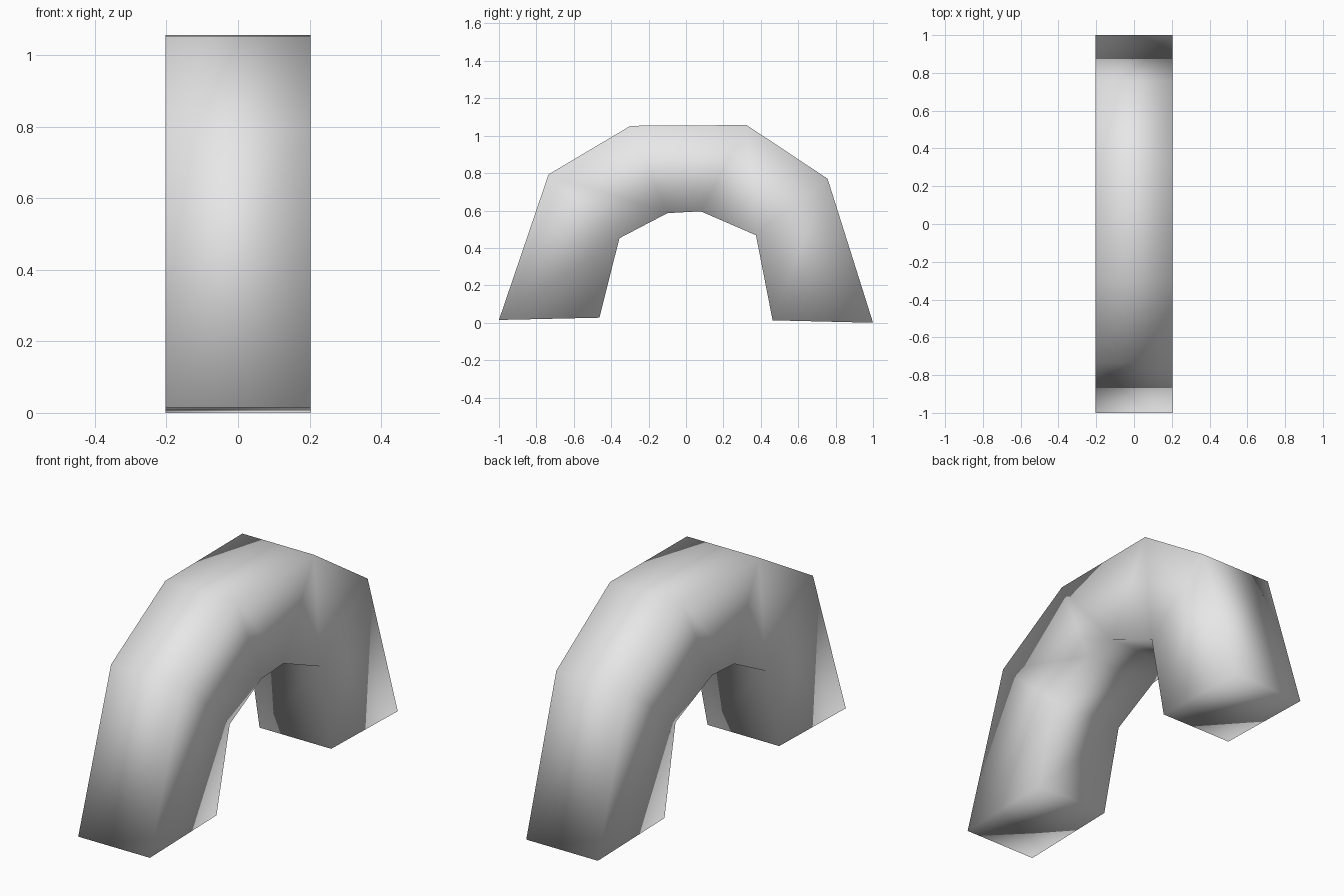
import bpy
import bmesh

cube = bpy.data.objects.get("Cube")
if cube:
    bpy.data.objects.remove(cube, do_unlink=True)

HALF_WIDTH = 0.2025

# Stations along the arch: (outer y, z), (inner y, z)
stations = [
    ((-1.0, 0.015), (-0.463, 0.027)),
    ((-0.735, 0.793), (-0.356, 0.452)),
    ((-0.297, 1.053), (-0.099, 0.586)),
    ((0.324, 1.057), (0.078, 0.596)),
    ((0.757, 0.77), (0.374, 0.468)),
    ((1.0, 0.0), (0.463, 0.013)),
]


def make_material(name, color):
    mat = bpy.data.materials.new(name)
    mat.use_nodes = True
    mat.diffuse_color = color
    mat.node_tree.nodes["Principled BSDF"].inputs["Base Color"].default_value = color
    return mat


def section(bm, outer, inner):
    """One rectangular cross-section of the arch."""
    corners = [(-1, outer), (1, outer), (1, inner), (-1, inner)]
    return [bm.verts.new((side * HALF_WIDTH, y, z)) for side, (y, z) in corners]


# Arch: bridge each section to the next, then cap both feet
bm = bmesh.new()
rings = [section(bm, outer, inner) for outer, inner in stations]
for a, b in zip(rings, rings[1:]):
    for i in range(4):
        j = (i + 1) % 4
        bm.faces.new((a[i], a[j], b[j], b[i]))
bm.faces.new(rings[0])
bm.faces.new(rings[-1])
bmesh.ops.recalc_face_normals(bm, faces=bm.faces)

# Soft shading over every edge
for face in bm.faces:
    face.smooth = True

mesh = bpy.data.meshes.new("arch")
bm.to_mesh(mesh)
bm.free()
mesh.materials.append(make_material("light_grey", (0.8, 0.8, 0.8, 1.0)))
arch = bpy.data.objects.new("arch", mesh)
bpy.context.collection.objects.link(arch)
